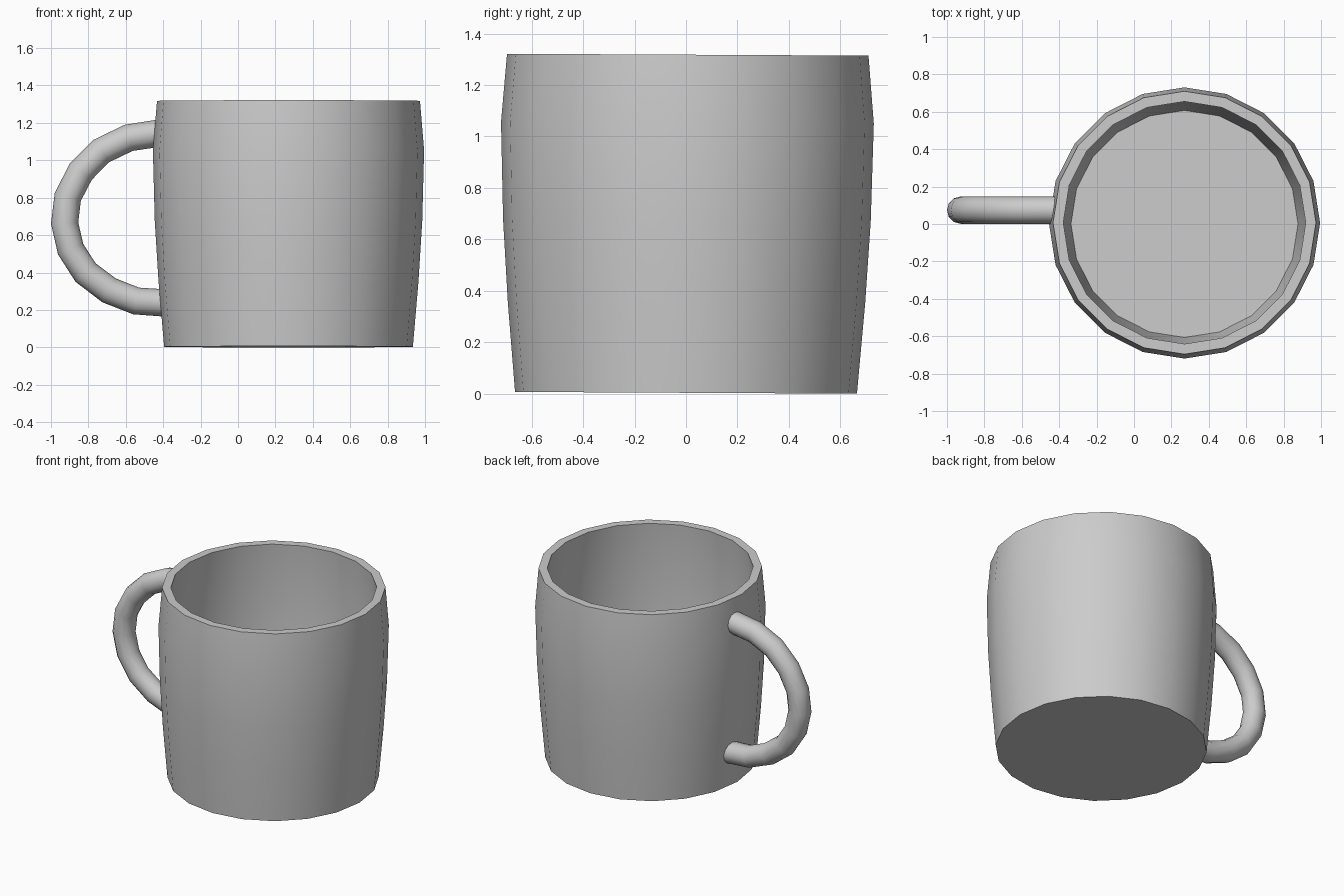
import bpy, bmesh, math

if "Cube" in bpy.data.objects:
    bpy.data.objects.remove(bpy.data.objects["Cube"])

SIDES = 20


def shade(obj):
    bpy.ops.object.select_all(action='DESELECT')
    obj.select_set(True)
    bpy.context.view_layer.objects.active = obj
    bpy.ops.object.shade_smooth_by_angle(angle=math.radians(32))


def lathe(name, profile, sides):
    """Revolve (radius, z) points around z and cap both ends."""
    bm = bmesh.new()
    rings = []
    for r, z in profile:
        rings.append([bm.verts.new((r * math.cos(2 * math.pi * i / sides),
                                    r * math.sin(2 * math.pi * i / sides), z))
                      for i in range(sides)])
    for a, b in zip(rings, rings[1:]):
        for i in range(sides):
            j = (i + 1) % sides
            bm.faces.new((a[i], a[j], b[j], b[i]))
    bm.faces.new(rings[0][::-1])
    bm.faces.new(rings[-1])
    bmesh.ops.recalc_face_normals(bm, faces=bm.faces)
    mesh = bpy.data.meshes.new(name)
    bm.to_mesh(mesh)
    bm.free()
    obj = bpy.data.objects.new(name, mesh)
    bpy.context.collection.objects.link(obj)
    return obj


# Mug body: outer wall up, over the rim, inner wall down to the floor
body = lathe("mug_body", [
    (0.665, 0.0), (0.695, 0.35), (0.715, 0.67), (0.725, 1.05), (0.703, 1.315),
    (0.648, 1.315), (0.668, 1.05), (0.66, 0.67), (0.64, 0.35), (0.607, 0.06),
], SIDES)
body.location = (0.27, 0, 0.003)
body.rotation_euler.x = math.radians(-0.3)  # very slight lean
shade(body)

# Handle: round tube along a C-shaped path, ends buried in the wall
path = [(-0.41, 1.147), (-0.585, 1.12), (-0.73, 1.05), (-0.84, 0.94),
        (-0.91, 0.805), (-0.927, 0.665), (-0.895, 0.525), (-0.815, 0.40),
        (-0.69, 0.305), (-0.545, 0.248), (-0.385, 0.237)]
curve = bpy.data.curves.new("handle", 'CURVE')
curve.dimensions = '3D'
curve.bevel_depth = 0.073
curve.bevel_resolution = 4
curve.use_fill_caps = True
spline = curve.splines.new('POLY')
spline.points.add(len(path) - 1)
for p, (x, z) in zip(spline.points, path):
    p.co = (x, 0.074, z, 1)
handle = bpy.data.objects.new("handle", curve)
bpy.context.collection.objects.link(handle)
bpy.ops.object.select_all(action='DESELECT')
handle.select_set(True)
bpy.context.view_layer.objects.active = handle
bpy.ops.object.convert(target='MESH')
shade(bpy.context.view_layer.objects.active)
